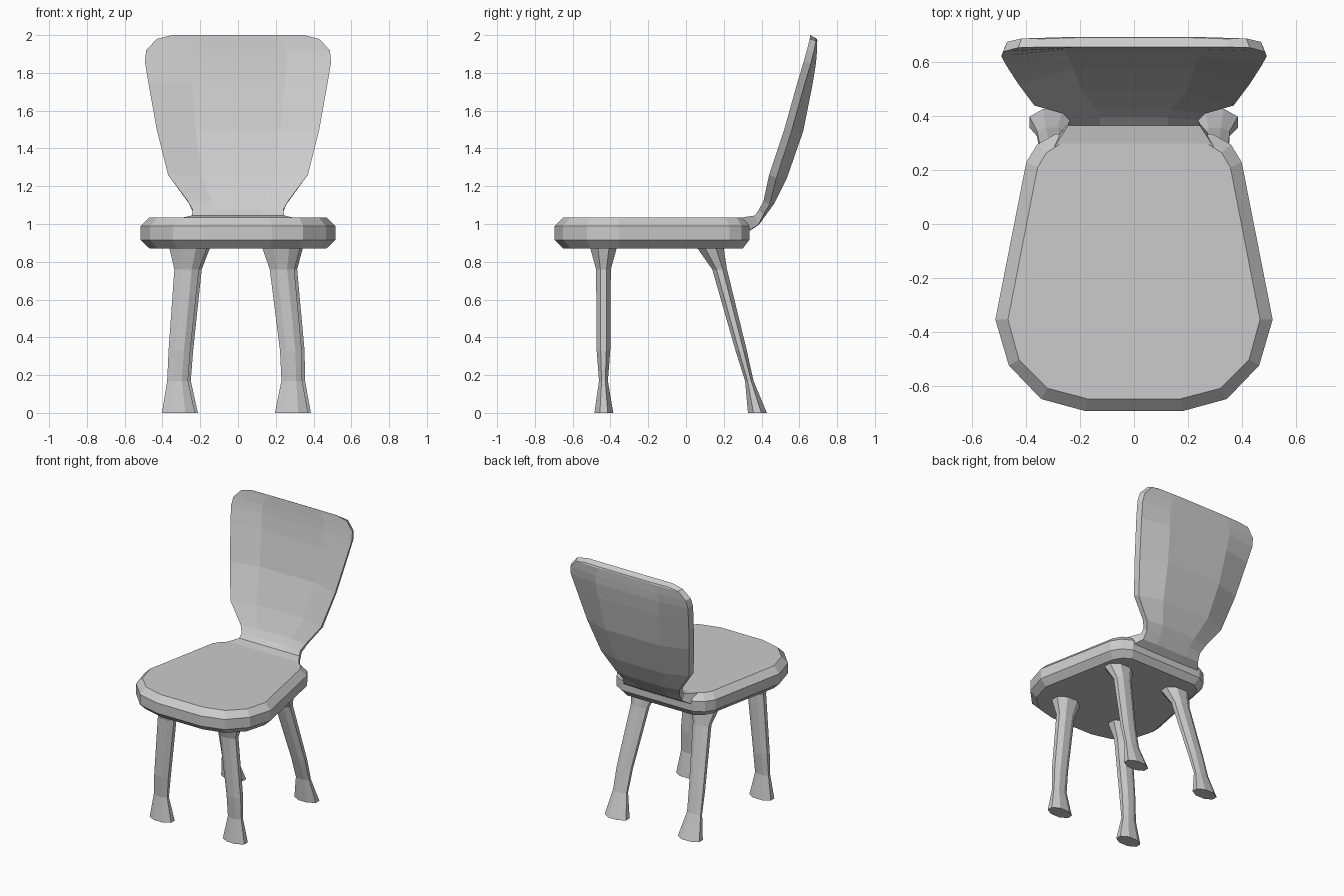
import bpy, bmesh, math

if "Cube" in bpy.data.objects:
    bpy.data.objects.remove(bpy.data.objects["Cube"])


def loft(name, rings):
    """Flat-shaded solid skinned through closed rings, capped at both ends."""
    bm = bmesh.new()
    loops = [[bm.verts.new(p) for p in ring] for ring in rings]
    n = len(loops[0])
    for a, b in zip(loops, loops[1:]):
        for i in range(n):
            j = (i + 1) % n
            bm.faces.new((a[i], a[j], b[j], b[i]))
    bm.faces.new(loops[0][::-1])
    bm.faces.new(loops[-1])
    bmesh.ops.recalc_face_normals(bm, faces=bm.faces)
    mesh = bpy.data.meshes.new(name)
    bm.to_mesh(mesh)
    bm.free()
    obj = bpy.data.objects.new(name, mesh)
    bpy.context.collection.objects.link(obj)
    return obj


def mirrored(half):
    """Close a right-hand half outline across x = 0."""
    return half + [(-x, y) for x, y in reversed(half)]


# Seat: shield-shaped slab with chamfered rims
outer = mirrored([(.18, -.695), (.345, -.65), (.465, -.525), (.515, -.355),
                  (.40, .23), (.36, .295), (.29, .335)])
inner = mirrored([(.17, -.65), (.322, -.61), (.427, -.505), (.468, -.355),
                  (.358, .21), (.325, .265), (.27, .30)])
seat_layers = [(inner, .87), (outer, .915), (outer, .99), (inner, 1.035)]
loft("seat", [[(x, y, z) for x, y in o] for o, z in seat_layers])

# Backrest: half width, front centre y, z, side wrap, thickness dy, dz
rows = [
    (.31, .265, 1.03, .0, .05, -.08),
    (.245, .365, 1.045, .0, .02, -.05),
    (.24, .395, 1.075, .01, .03, -.025),
    (.265, .425, 1.12, .015, .04, -.015),
    (.37, .49, 1.26, .05, .045, -.015),
    (.43, .575, 1.50, .055, .045, -.01),
    (.475, .625, 1.75, .035, .045, -.01),
    (.493, .643, 1.86, .02, .045, -.01),
    (.486, .65, 1.92, .01, .043, -.01),
    (.43, .655, 1.98, .0, .04, -.01),
    (.35, .657, 2.0, .0, .036, -.02),
]
rings = []
for w, y, z, wrap, dy, dz in rows:
    front = [(-w, y - wrap, z), (-w * .52, y, z), (w * .52, y, z), (w, y - wrap, z)]
    back = [(px * (.97 if abs(px) == w else 1), py + (dy if abs(px) < w else dy * .85), pz + dz)
            for px, py, pz in reversed(front)]
    rings.append(front + back)
loft("backrest", rings)


def leg(name, sections):
    """Octagonal leg from sections of x, y, z, width, depth."""
    k = 1 / math.cos(math.pi / 8) / 2
    angles = [(i + .5) * math.pi / 4 for i in range(8)]
    loft(name, [[(x + w * k * math.cos(a), y + d * k * math.sin(a), z) for a in angles]
                for x, y, z, w, d in sections])


# Legs: pinched ankle, flared foot and flared top; back pair rakes backwards
heights = [0, .17, .33, .76, .89]
widths = [.175, .11, .115, .13, .21]
front_y = [(-.435, .10), (-.437, .047), (-.437, .072), (-.437, .078), (-.437, .15)]
back_y = [(.378, .10), (.335, .045), (.292, .06), (.178, .078), (.122, .15)]
left_x = [-.315, -.32, -.31, -.272, -.262]
right_x = [.283, .285, .28, .233, .228]
for side, xs in (("left", left_x), ("right", right_x)):
    for end, ys, shift in (("front", front_y, 0), ("back", back_y, .015)):
        leg(f"{end}_leg_{side}",
            [(x + shift, y, z, w, d) for x, (y, d), z, w in zip(xs, ys, heights, widths)])
